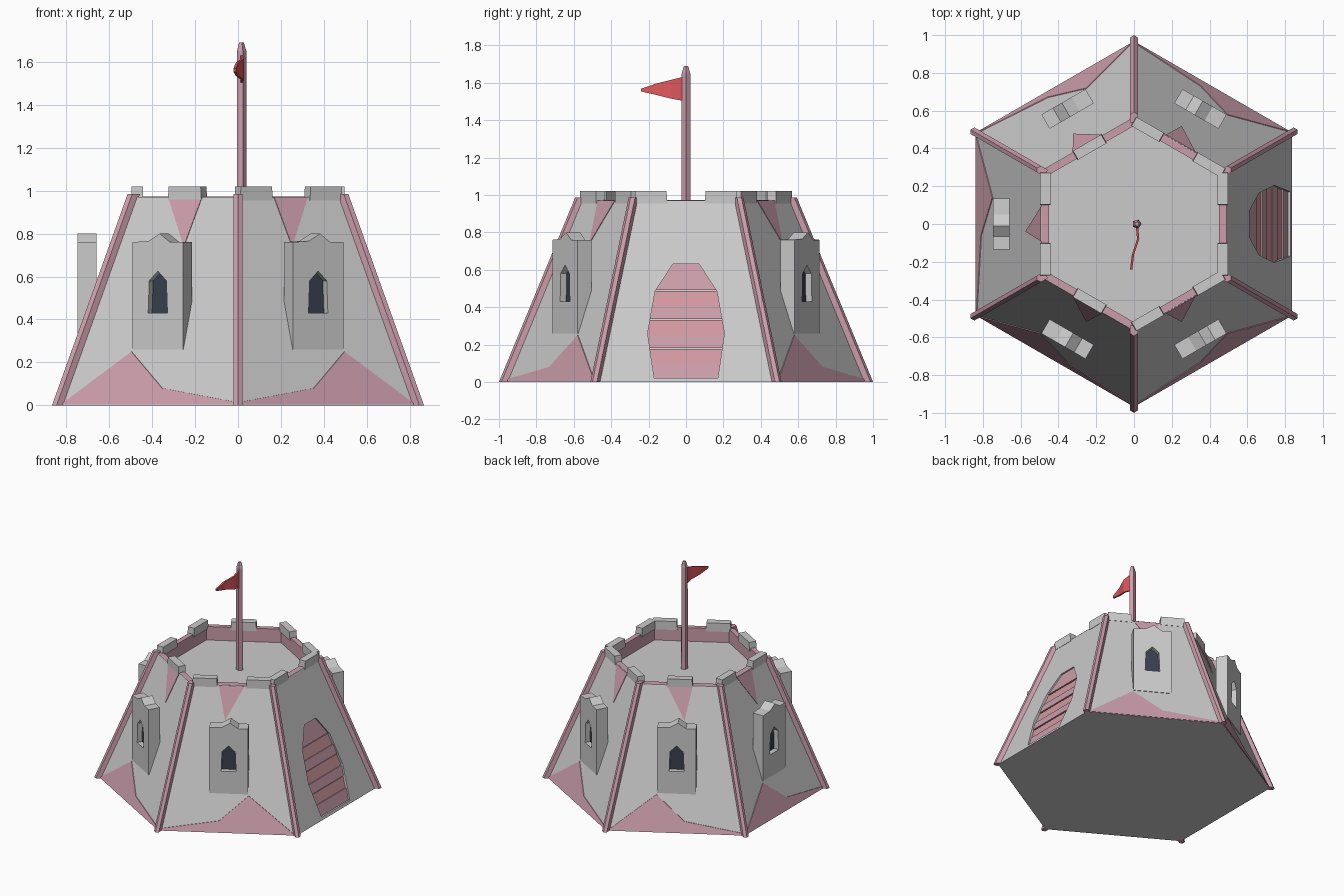
import bpy, bmesh, math

if "Cube" in bpy.data.objects:
    bpy.data.objects.remove(bpy.data.objects["Cube"])

R0, R1, H = 0.965, 0.565, 0.97          # base radius, top radius, wall height
C30 = math.cos(math.pi / 6)


def material(name, rgb):
    m = bpy.data.materials.new(name)
    m.diffuse_color = (*rgb, 1)
    m.use_nodes = True
    m.node_tree.nodes["Principled BSDF"].inputs["Base Color"].default_value = m.diffuse_color
    return m


PINK = material("dusty_pink", (0.60, 0.34, 0.41))
ROSE = material("rose_wood", (0.64, 0.32, 0.35))
DARK = material("dark_glass", (0.04, 0.05, 0.08))
RED = material("flag_red", (0.75, 0.10, 0.11))


def wall(z):
    """Distance of a wall's middle from the axis at height z."""
    return (R0 + (R1 - R0) * z / H) * C30


def place(deg, d, u, z):
    """d outward, u sideways on the wall facing deg."""
    a = math.radians(deg)
    return (d * math.cos(a) - u * math.sin(a), d * math.sin(a) + u * math.cos(a), z)


def mesh_object(name, verts, faces, mat=None):
    bm = bmesh.new()
    vs = [bm.verts.new(v) for v in verts]
    for f in faces:
        bm.faces.new([vs[i] for i in f])
    bmesh.ops.recalc_face_normals(bm, faces=bm.faces)
    me = bpy.data.meshes.new(name)
    bm.to_mesh(me)
    bm.free()
    ob = bpy.data.objects.new(name, me)
    bpy.context.collection.objects.link(ob)
    if mat:
        me.materials.append(mat)
    return ob


def loft(name, rings, mat=None):
    """Closed skin through rings of equal size, capped at both ends."""
    n = len(rings[0])
    faces = [tuple(range(n)), tuple(range((len(rings) - 1) * n, len(rings) * n))]
    for k in range(len(rings) - 1):
        for i in range(n):
            j = (i + 1) % n
            faces.append((k * n + i, k * n + j, k * n + n + j, k * n + n + i))
    return mesh_object(name, [v for r in rings for v in r], faces, mat)


def prism(name, pts, d0, d1, deg, mat=None, sloped=False):
    """Extrude a (u, z) outline outward; sloped follows the wall's lean."""
    rings = [[place(deg, d + (wall(z) if sloped else 0), u, z) for u, z in pts] for d in (d0, d1)]
    return loft(name, rings, mat)


def cut(ob, cutter):
    m = ob.modifiers.new("cut", 'BOOLEAN')
    m.operation, m.solver, m.object = 'DIFFERENCE', 'EXACT', cutter
    bpy.context.view_layer.objects.active = ob
    bpy.ops.object.modifier_apply(modifier=m.name)
    bpy.data.objects.remove(cutter)


def hexagon(r, z):
    return [place(30 + 60 * i, r, 0, z) for i in range(6)]


# keep body with sunken roof and door recess
keep = loft("keep_walls", [hexagon(R0, 0), hexagon(R1, H), hexagon(0.525, H), hexagon(0.525, 0.87)])
door = [(-0.17, 0.02), (0.17, 0.02), (0.205, 0.26), (0.165, 0.485),
        (0.07, 0.63), (-0.07, 0.63), (-0.165, 0.485), (-0.205, 0.26)]
cut(keep, prism("door_cutter", door, -0.04, 0.1, 0, sloped=True))

# pink lining on parapet top and inner wall
lining = [hexagon(0.562, H + 0.003), hexagon(0.520, H + 0.003), hexagon(0.520, 0.87)]
mesh_object("parapet_lining", [v for r in lining for v in r],
            [(k + i, k + (i + 1) % 6, k + 6 + (i + 1) % 6, k + 6 + i) for k in (0, 6) for i in range(6)], PINK)


# door planks
def door_half(z):
    prof = door[1:5]
    for (ua, za), (ub, zb) in zip(prof, prof[1:]):
        if z <= zb:
            return ua + (ub - ua) * (z - za) / (zb - za)
    return prof[-1][0]


levels = [0.02, 0.10, 0.175, 0.25, 0.33, 0.405, 0.485, 0.63]
for i, (a, b) in enumerate(zip(levels, levels[1:])):
    a += 0.007 * (i % 2 == 0 and i > 0)
    right = [(door_half(z), z) for z in ([a, 0.26, b] if a < 0.26 < b else [a, b])]
    outline = right + [(-u, z) for u, z in reversed(right)]
    prism("door_plank", outline, -0.06, -0.012 - 0.006 * (i % 2), 0,
          ROSE if i % 2 else PINK, sloped=True)

# corner ribs
for k in range(6):
    rings = [[place(30 + 60 * k, r + dr, u, z) for dr, u in
              ((-0.03, -0.02), (0.012, -0.02), (0.025, 0), (0.012, 0.02), (-0.03, 0.02))]
             for r, z in ((0.975, 0), (0.568, 0.985))]
    loft("corner_rib", rings, PINK)

# battlements: a pair near the corners, or a single block mid wall
for deg in range(0, 360, 60):
    spans = [(-0.09, 0.09)] if deg in (120, 240) else [(-0.275, -0.10), (0.10, 0.275)]
    for a, b in spans:
        prism("battlement", [(a, 0.955), (b, 0.955), (b - 0.004, 1.02), (a + 0.004, 1.02)], 0.443, 0.497, deg)

# window surrounds, panes and weathered patches on the five plain walls
frame = [(-0.135, 0.26), (0.135, 0.26), (0.135, 0.76), (0.065, 0.76),
         (0.01, 0.80), (-0.05, 0.765), (-0.135, 0.76)]
opening = [(-0.052, 0.43), (0.052, 0.43), (0.046, 0.58), (0, 0.625), (-0.046, 0.58)]
for deg in (60, 120, 180, 240, 300):
    surround = prism("window_surround", frame, 0.66, 0.747, deg)
    cut(surround, prism("window_cutter", opening, 0.6, 0.8, deg))
    prism("window_pane", opening, 0.67, 0.71, deg, DARK)
    s = 1 if deg == 300 else -1
    base = [(0.47 * s, 0.004), (0.14 * s, 0.25), (-0.06 * s, 0.08), (-0.47 * s, 0.015), (-0.47 * s, 0.004)]
    prism("base_patch", base, -0.01, 0.004, deg, PINK, sloped=True)
    prism("upper_patch", [(-0.09, 0.968), (0.09, 0.968), (-0.04 * s, 0.74)], -0.01, 0.004, deg, PINK, sloped=True)


# flag pole with a blunt tip
def pole_ring(r, z):
    return [(0.015 + r * math.cos(t * math.tau / 5), r * math.sin(t * math.tau / 5), z) for t in range(5)]


loft("flag_pole", [pole_ring(0.026, 0.86), pole_ring(0.024, 1.65), pole_ring(0.012, 1.69)], PINK)

# waving flag
rows = [(0.015, 0.0, 1.50, 1.635), (0.022, -0.08, 1.515, 1.615),
        (-0.005, -0.16, 1.535, 1.595), (-0.015, -0.24, 1.553, 1.568)]
loft("flag", [[(x + dx, y, z) for dx, z in ((-0.006, lo), (0.006, lo), (0.006, hi), (-0.006, hi))]
              for x, y, lo, hi in rows], RED)
